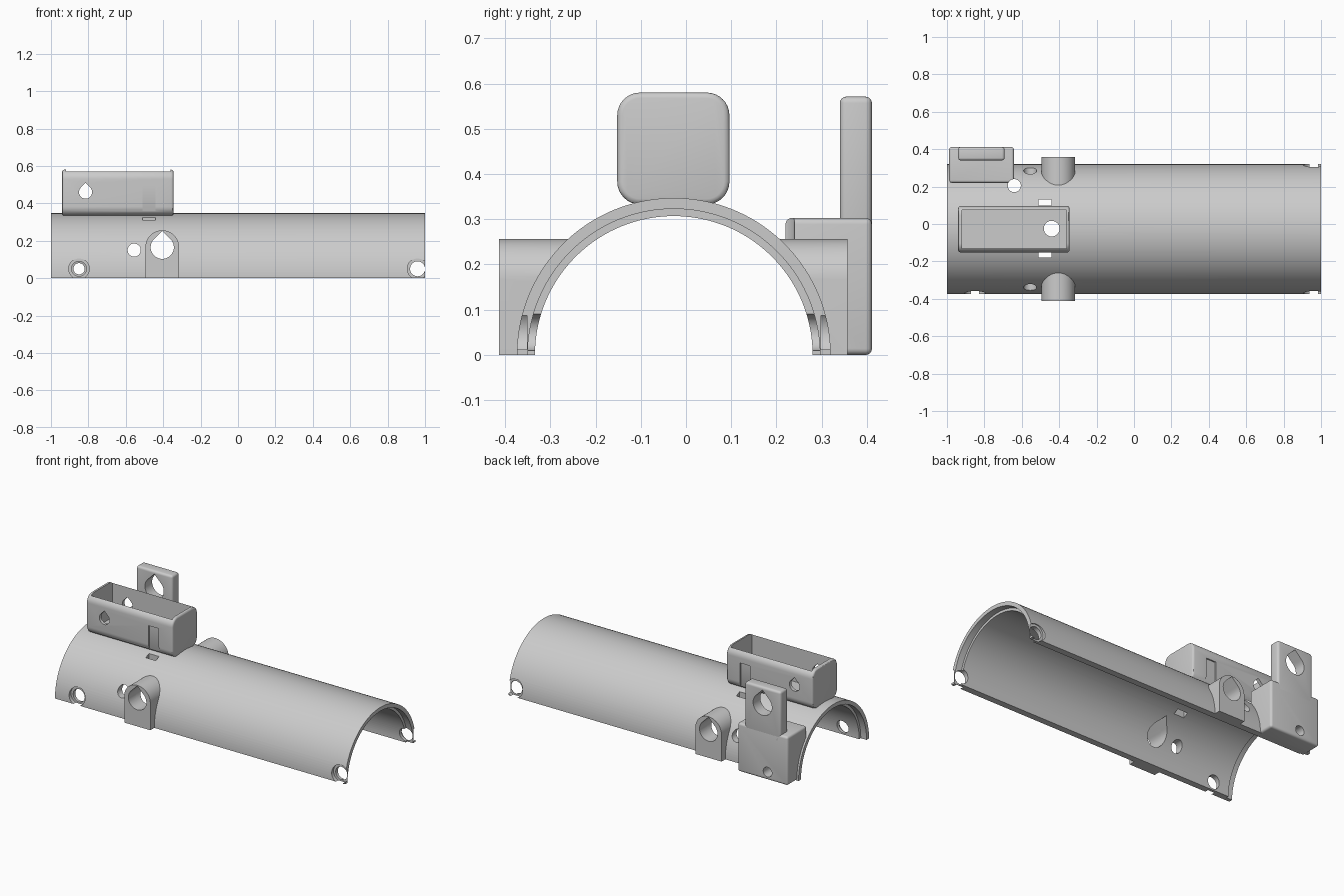
import bpy, bmesh, math

if "Cube" in bpy.data.objects:
    bpy.data.objects.remove(bpy.data.objects["Cube"])

CY = -0.027            # centre line of the half tube
R_OUT, R_REB, R_IN = 0.347, 0.323, 0.307

grey = bpy.data.materials.new("plain grey")
grey.diffuse_color = (0.6, 0.6, 0.6, 1)
grey.use_nodes = True
grey.node_tree.nodes["Principled BSDF"].inputs["Base Color"].default_value = grey.diffuse_color


def prism(name, pts, axis, a, b):
    """Extrude a closed 2D outline along an axis from a to b."""
    place = {"x": lambda p, t: (t, p[0], p[1]),
             "y": lambda p, t: (p[0], t, p[1]),
             "z": lambda p, t: (p[0], p[1], t)}[axis]
    bm = bmesh.new()
    lo = [bm.verts.new(place(p, a)) for p in pts]
    hi = [bm.verts.new(place(p, b)) for p in pts]
    bm.faces.new(lo)
    bm.faces.new(hi)
    for i in range(len(pts)):
        j = (i + 1) % len(pts)
        bm.faces.new((lo[i], lo[j], hi[j], hi[i]))
    bmesh.ops.recalc_face_normals(bm, faces=bm.faces)
    me = bpy.data.meshes.new(name)
    bm.to_mesh(me)
    bm.free()
    ob = bpy.data.objects.new(name, me)
    bpy.context.collection.objects.link(ob)
    me.materials.append(grey)
    return ob


def arc(u, v, r, a0, a1, n):
    return [(u + r * math.cos(math.radians(a0 + (a1 - a0) * i / n)),
             v + r * math.sin(math.radians(a0 + (a1 - a0) * i / n))) for i in range(n + 1)]


def circle(u, v, r, n=40):
    return arc(u, v, r, 0, 360, n)[:-1]


def teardrop(u, v, r):
    return arc(u, v, r, 135, 405, 36) + [(u, v + r * math.sqrt(2))]


def rect(u0, u1, v0, v1):
    return [(u0, v0), (u1, v0), (u1, v1), (u0, v1)]


def rounded(u0, u1, v0, v1, r, n=8):
    return (arc(u1 - r, v1 - r, r, 0, 90, n) + arc(u0 + r, v1 - r, r, 90, 180, n)
            + arc(u0 + r, v0 + r, r, 180, 270, n) + arc(u1 - r, v0 + r, r, 270, 360, n))


def apply(ob, kind, **props):
    m = ob.modifiers.new(kind, kind)
    for k, v in props.items():
        setattr(m, k, v)
    bpy.context.view_layer.objects.active = ob
    bpy.ops.object.modifier_apply(modifier=m.name)


def boolean(ob, tools, op="DIFFERENCE"):
    for t in tools:
        apply(ob, "BOOLEAN", operation=op, solver="EXACT", object=t)
        bpy.data.objects.remove(t)


def cut(outline, axis, a, b):
    return prism("cutter", outline, axis, a, b)


def bore():
    """Tube interior, used to trim parts that sit on the shell."""
    return [cut(circle(CY, 0, R_IN + 0.005, 128), "x", -1.1, 1.1)]


# Half tube shell with rebated ends
shell = prism("tube_shell", arc(CY, 0, R_OUT, 0, 180, 72) + arc(CY, 0, R_IN, 180, 0, 72), "x", -1, 1)
cuts = [cut(circle(CY, 0, R_REB, 144), "x", 0.96, 1.1),
        cut(circle(CY, 0, R_REB, 144), "x", -1.1, -0.96)]
# Screw holes with counterbores, side holes and lug openings
cuts += [cut(circle(0.96, 0.05, 0.04), "y", -0.6, 0.6),
         cut(circle(0.96, 0.05, 0.055), "y", -0.6, -0.352),
         cut(circle(0.96, 0.05, 0.055), "y", 0.298, 0.6),
         cut(circle(-0.85, 0.05, 0.04), "y", -0.6, 0),
         cut(circle(-0.85, 0.05, 0.055), "y", -0.6, -0.352),
         cut(circle(-0.85, 0.05, 0.03), "y", 0, 0.6),
         cut(circle(-0.555, 0.15, 0.035), "y", -0.6, 0.6),
         cut(teardrop(-0.405, 0.165, 0.062), "y", -0.6, 0.6)]
# Vertical holes and strap slots in the crown
cuts += [cut(circle(-0.64, 0.205, 0.035), "z", 0.1, 0.5),
         cut(circle(-0.44, -0.025, 0.042), "z", 0.1, 0.5)]
for y0 in (-0.18, 0.1):
    cuts.append(cut(rect(-0.51, -0.44, y0, y0 + 0.032), "z", 0.2, 0.5))
boolean(shell, cuts)

# Round-topped side lugs
for name, y0, y1 in (("front_lug", -0.413, -0.15), ("back_lug", 0.1, 0.357)):
    lug = prism(name, [(-0.495, 0), (-0.315, 0)] + arc(-0.405, 0.166, 0.09, 0, 180, 32), "y", y0, y1)
    boolean(lug, bore() + [cut(teardrop(-0.405, 0.165, 0.062), "y", -0.6, 0.6)])

# Open-topped tray on the crown
tray = prism("top_tray", rounded(-0.152, 0.096, 0.333, 0.58, 0.05), "x", -0.94, -0.345)
apply(tray, "BEVEL", width=0.012, segments=3, limit_method="ANGLE", angle_limit=math.radians(60))
cuts = [cut(rect(-0.92, -0.362, -0.132, 0.076), "z", 0.355, 0.7),
        cut(teardrop(-0.815, 0.46, 0.035), "y", -0.6, 0.6),
        cut(circle(-0.44, -0.025, 0.042), "z", 0.1, 0.5),
        cut(rect(-0.51, -0.44, 0.35, 0.5), "y", -0.2, -0.144),
        cut(rect(-0.51, -0.44, 0.35, 0.5), "y", 0.088, 0.2)]
boolean(tray, cuts)

# Rear bracket: block on the side of the tube with an upright plate
block = prism("rear_bracket_block", rect(-0.988, -0.642, 0, 0.303), "y", 0.22, 0.411)
apply(block, "BEVEL", width=0.014, segments=4)
boolean(block, bore() + [cut(circle(-0.85, 0.05, 0.03), "y", 0, 0.6),
                         cut(circle(-0.64, 0.205, 0.035), "z", 0.1, 0.5)])
plate = prism("rear_bracket_plate", rect(-0.94, -0.692, 0.25, 0.571), "y", 0.34, 0.411)
apply(plate, "BEVEL", width=0.014, segments=4)
boolean(plate, [cut(teardrop(-0.815, 0.46, 0.065), "y", 0.2, 0.6)])

# Smooth shading with sharp edges kept
for ob in bpy.context.scene.objects:
    ob.select_set(True)
bpy.context.view_layer.objects.active = shell
bpy.ops.object.shade_smooth_by_angle(angle=math.radians(30))
